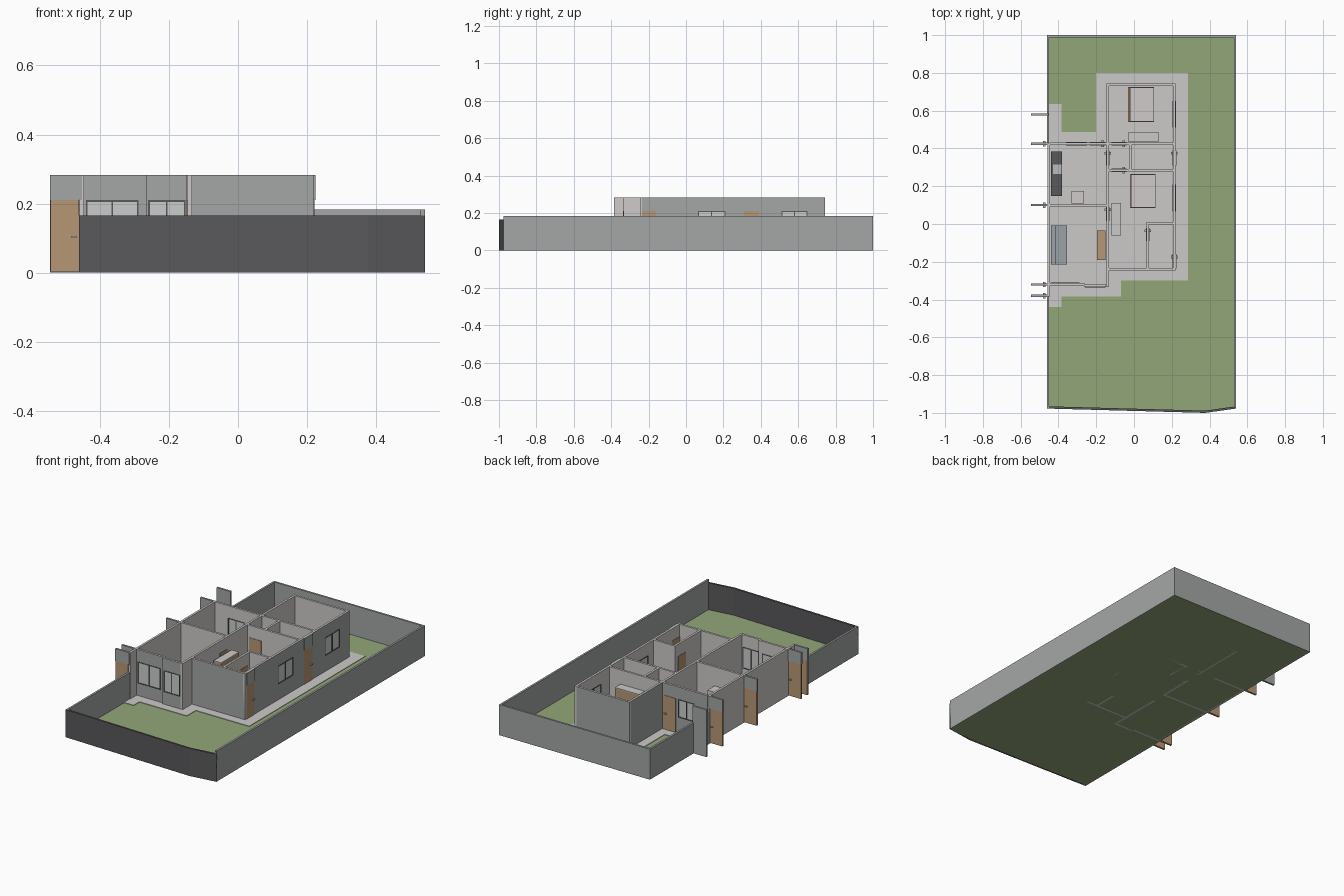
import bpy, bmesh
from mathutils import Vector

if "Cube" in bpy.data.objects:
    bpy.data.objects.remove(bpy.data.objects["Cube"])


def mat(name, r, g, b):
    m = bpy.data.materials.new(name)
    m.diffuse_color = (r, g, b, 1)
    m.use_nodes = True
    m.node_tree.nodes["Principled BSDF"].inputs["Base Color"].default_value = m.diffuse_color
    return m


GREY = mat("grey_render", .37, .39, .38)
PAINT = mat("light_paint", .62, .60, .59)
PAVE = mat("paving", .60, .59, .58)
DARK = mat("charcoal", .10, .10, .105)
WOOD = mat("wood", .47, .31, .18)
GRASS = mat("grass", .29, .38, .19)
GLASS = mat("window_glass", .60, .61, .61)
FABRIC = mat("sofa_fabric", .33, .36, .39)
METAL = mat("metal", .50, .50, .50)

H = .283      # house wall height
DOOR = .21    # door and window head height
T = .013      # wall thickness
BASE = .004


def finish(name, bm, mats):
    me = bpy.data.meshes.new(name)
    bm.to_mesh(me)
    bm.free()
    for m in mats:
        me.materials.append(m)
    ob = bpy.data.objects.new(name, me)
    bpy.context.collection.objects.link(ob)
    return ob


def add_box(bm, x0, x1, y0, y1, z0, z1):
    vs = bmesh.ops.create_cube(bm, size=1)["verts"]
    for v in vs:
        v.co = Vector((x1 if v.co.x > 0 else x0, y1 if v.co.y > 0 else y0, z1 if v.co.z > 0 else z0))


def box(name, m, *dims):
    bm = bmesh.new()
    add_box(bm, *dims)
    return finish(name, bm, [m])


def slab(name, pts, z0, z1, m):
    bm = bmesh.new()
    f = bm.faces.new([bm.verts.new((x, y, z0)) for x, y in pts])
    r = bmesh.ops.extrude_face_region(bm, geom=[f])
    for v in r["geom"]:
        if isinstance(v, bmesh.types.BMVert):
            v.co.z = z1
    bmesh.ops.recalc_face_normals(bm, faces=bm.faces)
    return finish(name, bm, [m])


def span(axis, a, b, p, t, z0, z1):
    """Box extents for a piece running a..b along an axis, centred on p across it."""
    if axis == "x":
        return (a, b, p - t / 2, p + t / 2, z0, z1)
    return (p - t / 2, p + t / 2, a, b, z0, z1)


def door(axis, a, b, p, t=.018):
    box("door", WOOD, *span(axis, a, b, p, t, BASE, DOOR))
    box("door_handle", METAL, *span(axis, b - .022, b - .008, p, t + .016, .10, .106))


def window(axis, a, b, p, z0, panes=2):
    f = .005
    bm = bmesh.new()
    add_box(bm, *span(axis, a, b, p, .017, z0, z0 + f))
    add_box(bm, *span(axis, a, b, p, .017, DOOR - f, DOOR))
    for i in range(panes + 1):
        c = a + (b - a - f) * i / panes
        add_box(bm, *span(axis, c, c + f, p, .017, z0 + f, DOOR - f))
    finish("window_frame", bm, [DARK])
    box("window_pane", GLASS, *span(axis, a + f, b - f, p, .010, z0 + f, DOOR - f))


def wall(name, axis, a, b, p, openings=(), out=None, m=PAINT):
    """Wall with openings (start, end, sill); sill 0 is a door. Outward faces are grey."""
    bm = bmesh.new()
    c = a
    for s, e, sill in sorted(openings):
        add_box(bm, *span(axis, c, s, p, T, 0, H))
        add_box(bm, *span(axis, s, e, p, T, DOOR, H))
        if sill:
            add_box(bm, *span(axis, s, e, p, T, 0, sill))
            window(axis, s, e, p, sill)
        else:
            door(axis, s, e, p)
        c = e
    add_box(bm, *span(axis, c, b, p, T, 0, H))
    bm.normal_update()
    if out:
        for f in bm.faces:
            f.material_index = int(f.normal.dot(Vector(out)) > .5)
    finish(name, bm, [m, GREY])


# Ground and paving
X0, X1 = -.455, .535
slab("lawn", [(X0, -.975), (.376, -.998), (X1, -.975), (X1, 1), (X0, 1)], 0, BASE, GRASS)
slab("paving", [(X0, -.44), (-.385, -.44), (-.385, -.385), (-.07, -.385), (-.07, -.30),
                (.285, -.30), (.285, .80), (-.20, .80), (-.20, .487), (-.385, .487),
                (-.385, .635), (X0, .635)], .001, .007, PAVE)

# Boundary walls
box("east_boundary", GREY, X1 - .006, X1 + .006, -.975, 1, 0, .183)
box("back_boundary", GREY, X0 - .006, X1 + .006, .988, 1, 0, .183)
box("west_boundary_back", GREY, X0 - .006, X0 + .006, .425, 1, 0, .183)
box("west_boundary_front", GREY, X0 - .006, X0 + .006, -.975, -.385, 0, .165)
slab("front_boundary", [(X0 - .006, -.977), (.376, -1), (X1 + .006, -.977), (X1 + .006, -.965),
                        (.376, -.988), (X0 - .006, -.965)], 0, .165, DARK)

# Outer house walls
N, S, E, W = (0, 1, 0), (0, -1, 0), (1, 0, 0), (-1, 0, 0)
wall("party_wall", "y", -.385, .43, X0 + .003)
wall("front_wall_left", "x", -.45, -.262, -.318, [(-.44, -.288, .08)], S)
wall("front_wall_right", "x", -.266, -.147, -.328, [(-.26, -.152, .08)], S)
wall("living_side_wall", "y", -.334, -.24, -.14)
wall("bedroom_front_wall", "x", -.134, .22, -.24, (), S)
wall("east_wall", "y", -.2465, .744, .213,
     [(-.235, -.16, 0), (.065, .21, .10), (.31, .39, 0), (.51, .65, .10)], E)
wall("back_wall", "x", -.146, .207, .738, (), N)
wall("bedroom_west_wall", "y", .43, .732, -.14, (), W)
wall("kitchen_back_wall", "x", -.446, -.146, .425, [(-.36, -.25, .10), (-.235, -.152, 0)], N)

# Inner partitions
wall("spine_wall", "y", -.24, .43, -.14, [(.015, .09, 0), (.31, .39, 0)])
wall("bedroom_partition", "x", -.134, .207, .425, [(-.12, -.04, 0)])
wall("hall_partition", "x", -.134, .207, .285, [(-.12, -.04, 0)])
wall("kitchen_partition", "x", -.446, -.146, .10)
wall("bath_side_wall", "y", .29, .42, -.02)
wall("ensuite_wall", "y", -.235, .01, .072, [(-.09, -.02, 0)])
wall("ensuite_back_wall", "x", .078, .207, .005)

# Projecting lintels over the east doors
for a, b in ((-.235, -.16), (.31, .39)):
    box("east_lintel", GREY, .217, .225, a, b, DOOR, H)

# Open door panels standing out past the west side
for y in (-.38, -.32, .10, .425):
    box("outer_lintel", GREY, -.545, -.452, y - .006, y + .006, DOOR, H)
    door("x", -.543, -.46, y, .012)
box("gate_panel", GREY, -.545, -.452, .574, .586, 0, H)

# Living room
box("sofa_seat", FABRIC, -.415, -.355, -.215, -.008, .006, .045)
box("sofa_back", FABRIC, -.44, -.415, -.215, -.008, .006, .085)
box("console", WOOD, -.195, -.15, -.19, -.035, .006, .07)

# Kitchen
box("counter_base", PAINT, -.438, -.382, .15, .383, .006, .09)
box("counter_top", DARK, -.44, -.38, .148, .385, .09, .098)
box("stove", METAL, -.43, -.385, .265, .315, .098, .103)
box("fridge", PAINT, -.33, -.265, .108, .175, .006, .17)

# Bedrooms
for x0, x1, y0, y1 in ((-.02, .115, .085, .265), (-.025, .107, .54, .725)):
    box("bed_base", WOOD, x0, x1, y0, y1, .006, .03)
    box("mattress", PAINT, x0 + .003, x1, y0 + .003, y1 - .003, .03, .055)
box("headboard", WOOD, -.033, -.025, .54, .725, .006, .09)
for x0, x1, y0, y1 in ((-.12, -.07, -.06, .11), (-.03, .13, .435, .488)):
    box("wardrobe", WOOD, x0, x1, y0, y1, .006, .195)
    box("wardrobe_top", PAVE, x0, x1, y0, y1, .195, .2)
